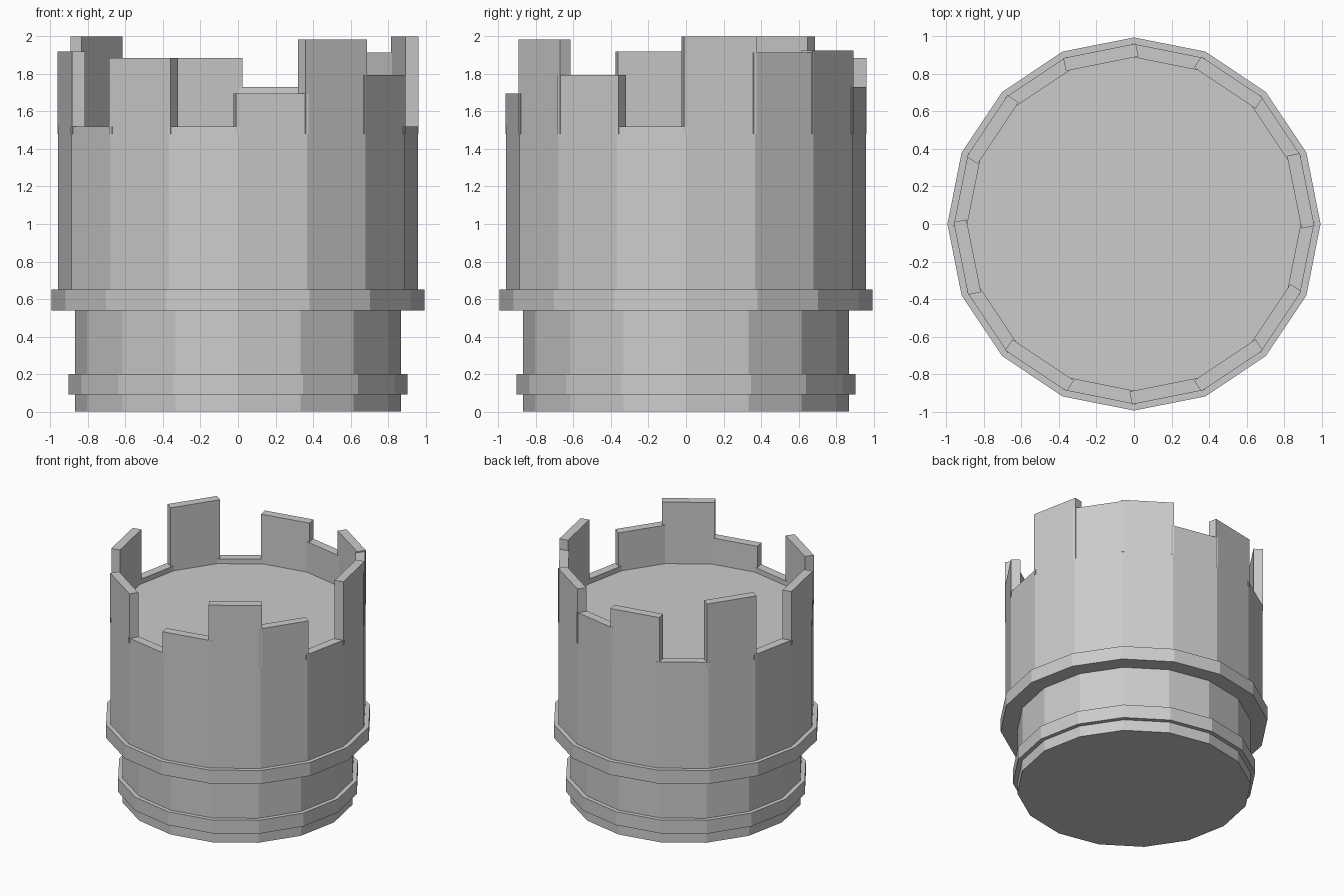
import bpy, bmesh, math
from mathutils import Matrix

if "Cube" in bpy.data.objects:
    bpy.data.objects.remove(bpy.data.objects["Cube"])

SIDES = 16
STEP = 2 * math.pi / SIDES

stone = bpy.data.materials.new("grey stone")
stone.diffuse_color = (0.6, 0.6, 0.6, 1)
stone.use_nodes = True
stone.node_tree.nodes["Principled BSDF"].inputs["Base Color"].default_value = stone.diffuse_color


def finish(name, bm):
    bmesh.ops.recalc_face_normals(bm, faces=bm.faces)
    mesh = bpy.data.meshes.new(name)
    bm.to_mesh(mesh)
    bm.free()
    mesh.materials.append(stone)
    obj = bpy.data.objects.new(name, mesh)
    bpy.context.collection.objects.link(obj)
    return obj


# Tower: one closed turned profile (radius, height), corners on the axes
profile = [(0.87, 0), (0.87, 0.09), (0.904, 0.09), (0.904, 0.20),
           (0.87, 0.20), (0.87, 0.54), (0.995, 0.54), (0.995, 0.65),
           (0.96, 0.65), (0.96, 1.48)]
bm = bmesh.new()
rings = [[bm.verts.new((r * math.cos(i * STEP), r * math.sin(i * STEP), z))
          for i in range(SIDES)] for r, z in profile]
for low, high in zip(rings, rings[1:]):
    for i in range(SIDES):
        j = (i + 1) % SIDES
        bm.faces.new((low[i], low[j], high[j], high[i]))
bm.faces.new(rings[0])
bm.faces.new(rings[-1])
finish("tower", bm)

# Battlements: one upright slab per side, counter-clockwise from +x
BASE, THICK = 1.48, 0.07
WIDTH = 2 * 0.96 * math.sin(STEP / 2) + 0.02
APOTHEM = 0.96 * math.cos(STEP / 2)
tops = [2.0, 1.915, 1.925, 1.73, 1.885, 1.52, 2.0, 1.52,
        1.92, 1.52, 1.885, 1.52, 1.695, 1.985, 1.795, 1.52]
bm = bmesh.new()
for i, top in enumerate(tops):
    place = (Matrix.Rotation((i + 0.5) * STEP, 4, 'Z')
             @ Matrix.Translation((APOTHEM - THICK / 2, 0, (BASE + top) / 2))
             @ Matrix.Diagonal((THICK, WIDTH, top - BASE, 1)))
    bmesh.ops.create_cube(bm, size=1, matrix=place)
finish("battlements", bm)
